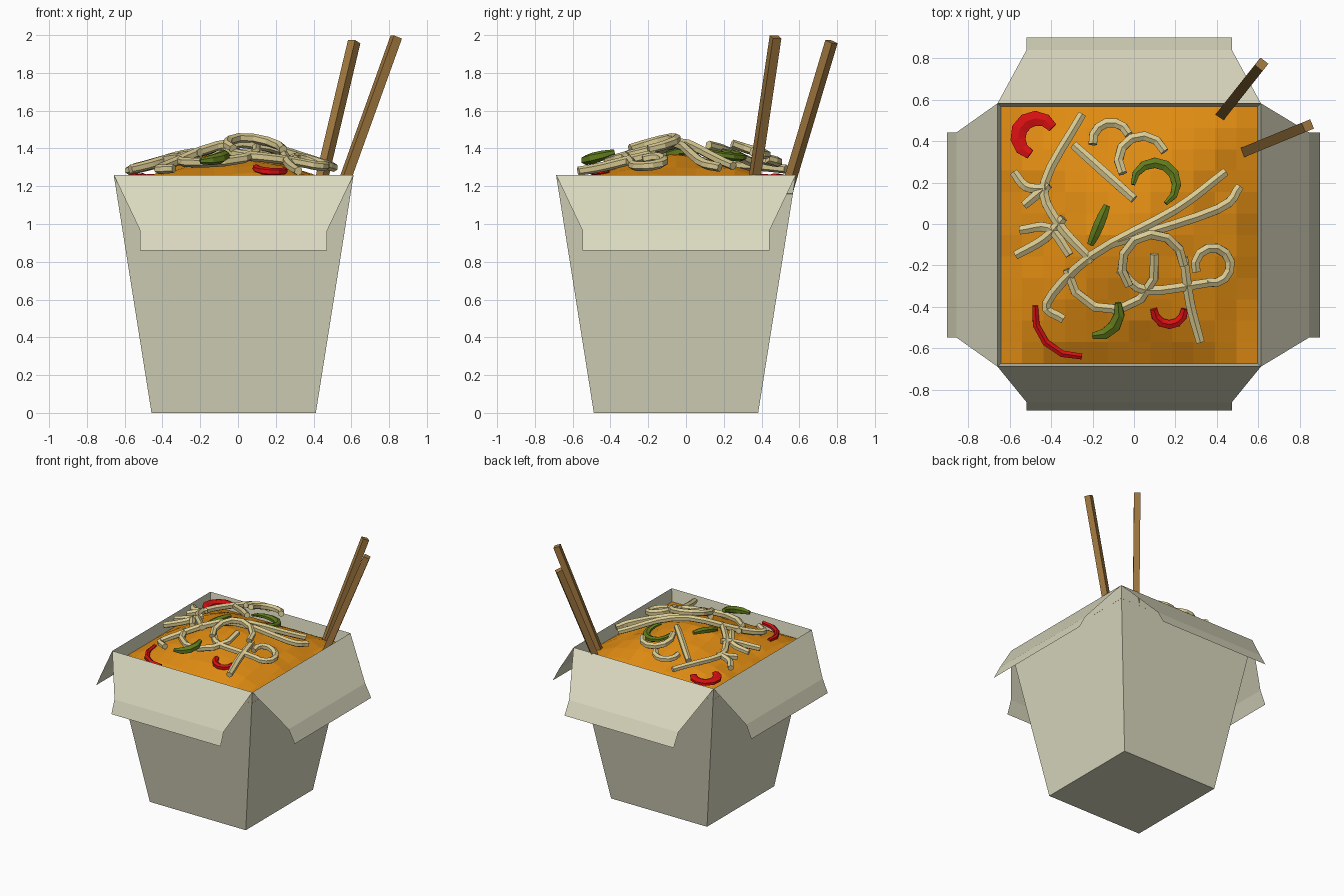
import bpy, bmesh, math, random
from mathutils import Vector

if "Cube" in bpy.data.objects:
    bpy.data.objects.remove(bpy.data.objects["Cube"])

random.seed(4)
CX, CY = -0.023, -0.053          # centre of the carton
RIM, TOP, BOT = 1.26, 0.635, 0.435


def material(name, rgb):
    m = bpy.data.materials.new(name)
    m.diffuse_color = (*rgb, 1)
    m.use_nodes = True
    m.node_tree.nodes["Principled BSDF"].inputs["Base Color"].default_value = m.diffuse_color
    return m


CARD = material("cream card", (0.70, 0.69, 0.52))
SAUCE = material("orange sauce", (0.74, 0.26, 0.006))
NOODLE = material("pale noodle", (0.70, 0.60, 0.29))
RED = material("red pepper", (0.70, 0.005, 0.006))
GREEN = material("green pepper", (0.12, 0.20, 0.012))
WOOD = material("brown wood", (0.36, 0.19, 0.05))


def finish(name, bm, mat):
    me = bpy.data.meshes.new(name)
    bm.to_mesh(me)
    bm.free()
    me.materials.append(mat)
    ob = bpy.data.objects.new(name, me)
    bpy.context.collection.objects.link(ob)
    return ob


def drape(x, y, sink=0.0):
    """Height at which toppings lie on the heap."""
    return Vector((x, y, 1.26 + 0.17 * math.exp(-(x * x + y * y) / 0.2) - sink))


def arc(x, y, r, a0, a1, sink=0.0):
    n = max(4, round(abs(a1 - a0) / 30))
    angles = [math.radians(a0 + (a1 - a0) * i / n) for i in range(n + 1)]
    return [drape(x + r * math.cos(a), y + r * math.sin(a), sink) for a in angles]


def bend(pts, sink=0.0, steps=4):
    """Catmull-Rom curve through a few plan points, laid on the heap."""
    p = [Vector(q) for q in pts]
    p = [2 * p[0] - p[1]] + p + [2 * p[-1] - p[-2]]
    out = []
    for a, b, c, d in zip(p, p[1:], p[2:], p[3:]):
        for t in (s / steps for s in range(steps)):
            out.append(0.5 * (2 * b + (c - a) * t + (2 * a - 5 * b + 4 * c - d) * t * t
                              + (3 * b - a - 3 * c + d) * t ** 3))
    return [drape(q.x, q.y, sink) for q in out + [p[-2]]]


def strand(name, path, mat, width, height, sides=6, taper=0.0):
    """Sweep an oval section along a path; taper thins both ends."""
    bm = bmesh.new()
    rings = []
    n = len(path) - 1
    for i, p in enumerate(path):
        tan = (path[min(i + 1, n)] - path[max(i - 1, 0)]).normalized()
        side = tan.cross(Vector((0, 0, 1))).normalized()
        up = side.cross(tan)
        k = 1 - taper * (2 * i / n - 1) ** 2
        turns = [math.tau * (j + 0.5) / sides for j in range(sides)]
        rings.append([bm.verts.new(p + k * (side * width * math.cos(a) + up * height * math.sin(a)))
                      for a in turns])
    for r, s in zip(rings, rings[1:]):
        for j in range(sides):
            bm.faces.new((r[j], r[(j + 1) % sides], s[(j + 1) % sides], s[j]))
    bm.faces.new(rings[0])
    bm.faces.new(rings[-1])
    bmesh.ops.recalc_face_normals(bm, faces=bm.faces)
    return finish(name, bm, mat)


# Carton: open tapered box
bm = bmesh.new()
corners = [(-1, -1), (1, -1), (1, 1), (-1, 1)]
low = [bm.verts.new((CX + x * BOT, CY + y * BOT, 0)) for x, y in corners]
high = [bm.verts.new((CX + x * TOP, CY + y * TOP, RIM)) for x, y in corners]
bm.faces.new(low[::-1])
for i in range(4):
    j = (i + 1) % 4
    bm.faces.new((low[i], low[j], high[j], high[i]))
finish("carton", bm, CARD)

# Four folded flaps, each opened by a different reach
for turn, (side, reach) in enumerate((("front", 0.212), ("right", 0.286), ("back", 0.318), ("left", 0.244))):
    bm = bmesh.new()
    ca, sa = math.cos(turn * math.pi / 2), math.sin(turn * math.pi / 2)
    rows = []
    for half, out, z in ((TOP, 0, RIM), (0.495, 0.81 * reach, 0.965), (0.495, reach, 0.86)):
        y = -TOP - out
        rows.append([bm.verts.new((CX + x * ca - y * sa, CY + x * sa + y * ca, z)) for x in (-half, half)])
    for a, b in zip(rows, rows[1:]):
        bm.faces.new((b[0], b[1], a[1], a[0]))
    finish(side + "_flap", bm, CARD)

# Lumpy sauce mound filling the carton
bm = bmesh.new()
bmesh.ops.create_grid(bm, x_segments=12, y_segments=12, size=0.62)
for v in bm.verts:
    x, y = v.co.x, v.co.y
    dome = max(0, 1 - (x / 0.62) ** 2) * max(0, 1 - (y / 0.62) ** 2)
    bump = 0.014 * math.sin(9 * x + 2) * math.cos(8 * y) + random.uniform(-0.008, 0.008)
    v.co = (x + CX, y + CY, 1.16 + 0.2 * dome + (bump if dome > 0.001 else 0))
finish("sauce_mound", bm, SAUCE)

# Noodles: curled loops (centre, radius, angles, sink), then loosely bent strands
paths = [arc(*a) for a in (
    (.04, .31, .115, 215, 20, -.04),
    (-.11, .40, .09, 190, 20, -.02),
    (-.11, -.20, .215, 185, 375, 0),
    (.38, -.20, .085, -110, 200, 0),
    (.09, -.20, .15, 220, 0, -.03))]
paths += [bend(b) for b in (
    [(-.25, .53), (-.43, .2), (-.37, .01), (-.2, -.18)],
    [(.44, .25), (.2, .07), (-.2, -.15), (-.42, -.38), (-.34, -.46)],
    [(.51, .18), (.4, .07), (-.12, -.1)],
    [(-.29, .38), (0, .12)],
    [(-.58, .25), (-.52, .18), (-.42, .17)],
    [(-.53, .09), (-.41, .19)],
    [(-.57, -.15), (-.43, -.07), (-.34, .03)],
    [(-.55, -.03), (-.41, -.02), (-.31, -.15)],
    [(-.07, -.22), (.06, -.32), (.38, -.28)],
    [(.24, -.16), (.27, -.38), (.32, -.57)])]
for i, path in enumerate(paths):
    strand(f"noodle_{i + 1}", path, NOODLE, 0.026, 0.026, taper=0.1)

# Red pepper slices
strand("red_slice_wide", arc(-.47, .42, .09, 30, 250, .03), RED, 0.045, 0.02, taper=0.4)
strand("red_slice_long", arc(-.27, -.43, .21, 170, 275, .05), RED, 0.02, 0.022, taper=0.2)
strand("red_slice_small", arc(.17, -.41, .075, 180, 360, .03), RED, 0.025, 0.022, taper=0.2)

# Green pepper slices
strand("green_slice_back", arc(.10, .19, .105, 180, -60, .01), GREEN, 0.03, 0.022, taper=0.6)
strand("green_slice_middle", bend([(-.13, .09), (-.21, -.1)], .02), GREEN, 0.03, 0.025, taper=0.4)
strand("green_slice_front", arc(-.19, -.42, .12, 20, -95, -.04), GREEN, 0.034, 0.03, taper=0.5)

# Square chopsticks standing in the back right corner
for name, foot, tip in (("chopstick_back", (.405, .505, 1.08), (.615, .77, 1.965)),
                        ("chopstick_front", (.525, .345, 1.12), (.838, .474, 1.99))):
    strand(name, [Vector(foot), Vector(tip)], WOOD, 0.034, 0.034, sides=4)
